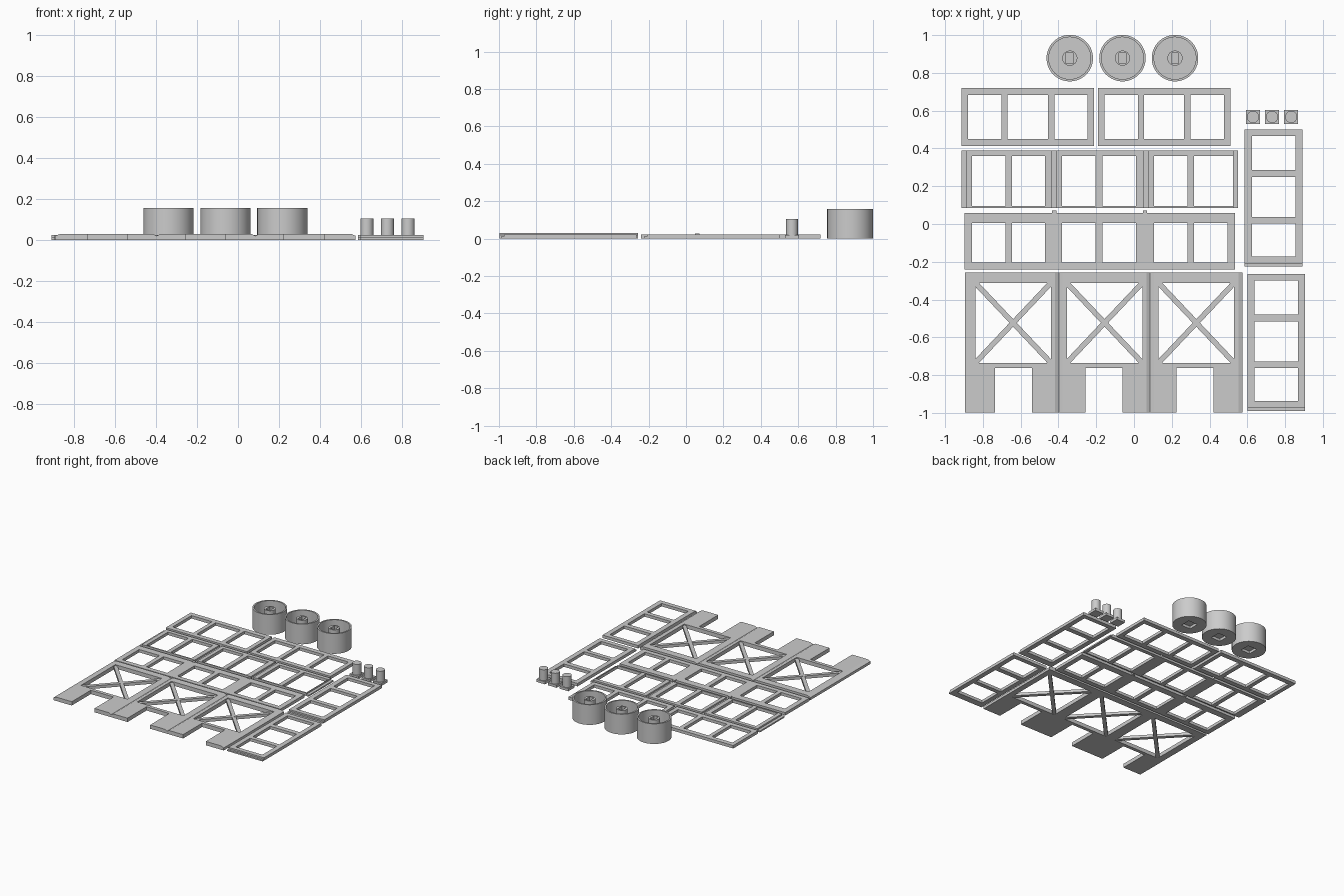
import bpy, bmesh, math

old = bpy.data.objects.get("Cube")
if old:
    bpy.data.objects.remove(old)

GREY = (0.6, 0.6, 0.6, 1)
mat = bpy.data.materials.new("plain grey")
mat.use_nodes = True
mat.diffuse_color = GREY
mat.node_tree.nodes["Principled BSDF"].inputs["Base Color"].default_value = GREY

THICK, LIP = 0.023, 0.011


def finish(name, bm):
    bmesh.ops.recalc_face_normals(bm, faces=bm.faces)
    mesh = bpy.data.meshes.new(name)
    bm.to_mesh(mesh)
    bm.free()
    mesh.materials.append(mat)
    ob = bpy.data.objects.new(name, mesh)
    bpy.context.collection.objects.link(ob)
    return ob


def plate(name, x0, x1, y0, y1, holes=(), z0=0, z1=THICK, dips=None):
    """Flat panel with rectangular openings (xa, xb, ya, yb); dips lower the top at given x."""
    dips = dips or {}
    xs, ys = {x0, x1} | set(dips), {y0, y1}
    for xa, xb, ya, yb in holes:
        xs |= {max(xa, x0), min(xb, x1)}
        ys |= {max(ya, y0), min(yb, y1)}
    xs, ys = sorted(xs), sorted(ys)
    bm = bmesh.new()
    grid = [[bm.verts.new((x, y, z0)) for y in ys] for x in xs]
    for i in range(len(xs) - 1):
        for j in range(len(ys) - 1):
            cx, cy = (xs[i] + xs[i + 1]) / 2, (ys[j] + ys[j + 1]) / 2
            if not any(a < cx < b and c < cy < d for a, b, c, d in holes):
                bm.faces.new((grid[i][j], grid[i + 1][j], grid[i + 1][j + 1], grid[i][j + 1]))
    bmesh.ops.delete(bm, geom=[v for v in bm.verts if not v.link_faces], context='VERTS')
    bottom = bm.faces[:]
    top = bmesh.ops.extrude_face_region(bm, geom=bottom, use_keep_orig=True)["geom"]
    for v in top:
        if isinstance(v, bmesh.types.BMVert):
            low = [z for x, z in dips.items() if abs(x - v.co.x) < 1e-4]
            v.co.z = low[0] if low else z1
    return finish(name, bm)


def stepped(name, x0, x1, y0, y1, holes, cuts):
    """Panel whose upper layer is also cut away along lips and grooves."""
    plate(name + "_base", x0, x1, y0, y1, holes, 0, LIP)
    plate(name + "_top", x0, x1, y0, y1, list(holes) + cuts, LIP, THICK)


def box(name, x, y, z0, z1, w, d, turn=0):
    bm = bmesh.new()
    bmesh.ops.create_cube(bm, size=1)
    ob = finish(name, bm)
    ob.location = (x, y, (z0 + z1) / 2)
    ob.scale = (w, d, z1 - z0)
    ob.rotation_euler.z = turn
    return ob


def lathe(name, x, y, profile, steps=64):
    """Revolve a (radius, height) profile about a vertical axis."""
    bm = bmesh.new()
    vs = [bm.verts.new((r, 0, z)) for r, z in profile]
    es = [bm.edges.new(p) for p in zip(vs, vs[1:])]
    bmesh.ops.spin(bm, geom=vs + es, cent=(0, 0, 0), axis=(0, 0, 1),
                   angle=math.tau, steps=steps)
    bmesh.ops.remove_doubles(bm, verts=bm.verts, dist=1e-5)
    ob = finish(name, bm)
    ob.location = (x, y, 0)
    return ob


def activate(ob):
    bpy.ops.object.select_all(action='DESELECT')
    ob.select_set(True)
    bpy.context.view_layer.objects.active = ob


# Long wall panel with fold grooves, three windows and doorway cutouts
wall_windows = [(x, x + 0.4, -0.735, -0.312) for x in (-0.84, -0.356, 0.13)]
doors = [(x, x + 0.196, -1.1, -0.762) for x in (-0.737, -0.256, 0.224)]
dips = {-0.895: 0.02, -0.868: 0.03, 0.552: 0.03, 0.575: 0.02}
for g in (-0.398, 0.085):
    dips.update({g - 0.02: 0.03, g: 0.02, g + 0.02: 0.03})
plate("wall_panel", -0.895, 0.575, -0.997, -0.257, wall_windows + doors, 0, 0.03, dips)

# Crossed braces in the wall windows
for n, (xa, xb, ya, yb) in enumerate(wall_windows):
    angle = math.atan2(yb - ya, xb - xa)
    for side in (1, -1):
        box(f"cross_brace_{n}_{side}", (xa + xb) / 2, (ya + yb) / 2, 0.001,
            THICK + side * 0.0005, math.hypot(xb - xa, yb - ya), 0.028, side * angle)

# Two rows of six-window side panels
pane_x = (-0.857, -0.647, -0.38, -0.167, 0.107, 0.318)
upper = [(x, x + 0.177, 0.095, 0.36) for x in pane_x]
upper[-1] = (0.318, 0.525, 0.095, 0.36)
grooves = [(a, a + 0.023, 0, 0.5) for a in (-0.912, -0.433, 0.05, 0.528)]
stepped("upper_side_panel", -0.912, 0.55, 0.085, 0.39, upper, grooves)
lower = [(x, x + 0.177, -0.203, 0.005) for x in pane_x]
plate("lower_side_panel", -0.897, 0.534, -0.24, 0.058, lower)
for n, x in enumerate((-0.422, 0.059)):
    box(f"locating_tab_{n}", x, 0.06, 0.001, THICK + 0.003, 0.022, 0.022)

# Three-window frames lying lengthwise
for n, x in enumerate((-0.912, -0.19)):
    panes = [(x + a, x + b, 0.45, 0.682) for a, b in ((0.033, 0.21), (0.242, 0.456), (0.49, 0.667))]
    plate(f"long_frame_{n}", x, x + 0.7, 0.412, 0.72, panes)

# Three-window frames standing crosswise with a thin end lip
for n, (x, y) in enumerate(((0.586, -0.225), (0.6, -0.99))):
    panes = [(x + 0.038, x + 0.268, y + a, y + b)
             for a, b in ((0.052, 0.228), (0.262, 0.474), (0.512, 0.69))]
    stepped(f"cross_frame_{n}", x, x + 0.306, y, y + 0.725, panes,
            [(x, x + 0.306, y, y + 0.016)])

# Cup wheels with a hub, a slot in the hub and a square socket underneath
wheel = [(0, 0), (0.123, 0), (0.123, 0.157), (0.111, 0.157), (0.111, 0.03),
         (0.04, 0.03), (0.04, 0.148), (0, 0.148)]
for n, x in enumerate((-0.34, -0.061, 0.217)):
    ob = lathe(f"wheel_{n}", x, 0.878, wheel)
    activate(ob)
    for z0, z1, w, d in ((0.05, 0.2, 0.038, 0.055), (-0.05, 0.02, 0.08, 0.08)):
        cutter = box("wheel_cutter", x, 0.878, z0, z1, w, d)
        cutter.hide_render = True
        mod = ob.modifiers.new("cut", 'BOOLEAN')
        mod.object, mod.operation, mod.solver = cutter, 'DIFFERENCE', 'EXACT'
        bpy.context.view_layer.update()
        bpy.ops.object.modifier_apply(modifier=mod.name)
        bpy.data.objects.remove(cutter)
    bpy.ops.object.shade_smooth_by_angle()

# Axle pegs on square feet
for n, x in enumerate((0.63, 0.731, 0.832)):
    box(f"peg_foot_{n}", x, 0.567, 0, 0.02, 0.075, 0.075)
    activate(lathe(f"peg_{n}", x, 0.567, [(0, 0.01), (0.032, 0.01), (0.032, 0.104), (0, 0.104)], 32))
    bpy.ops.object.shade_smooth_by_angle()
